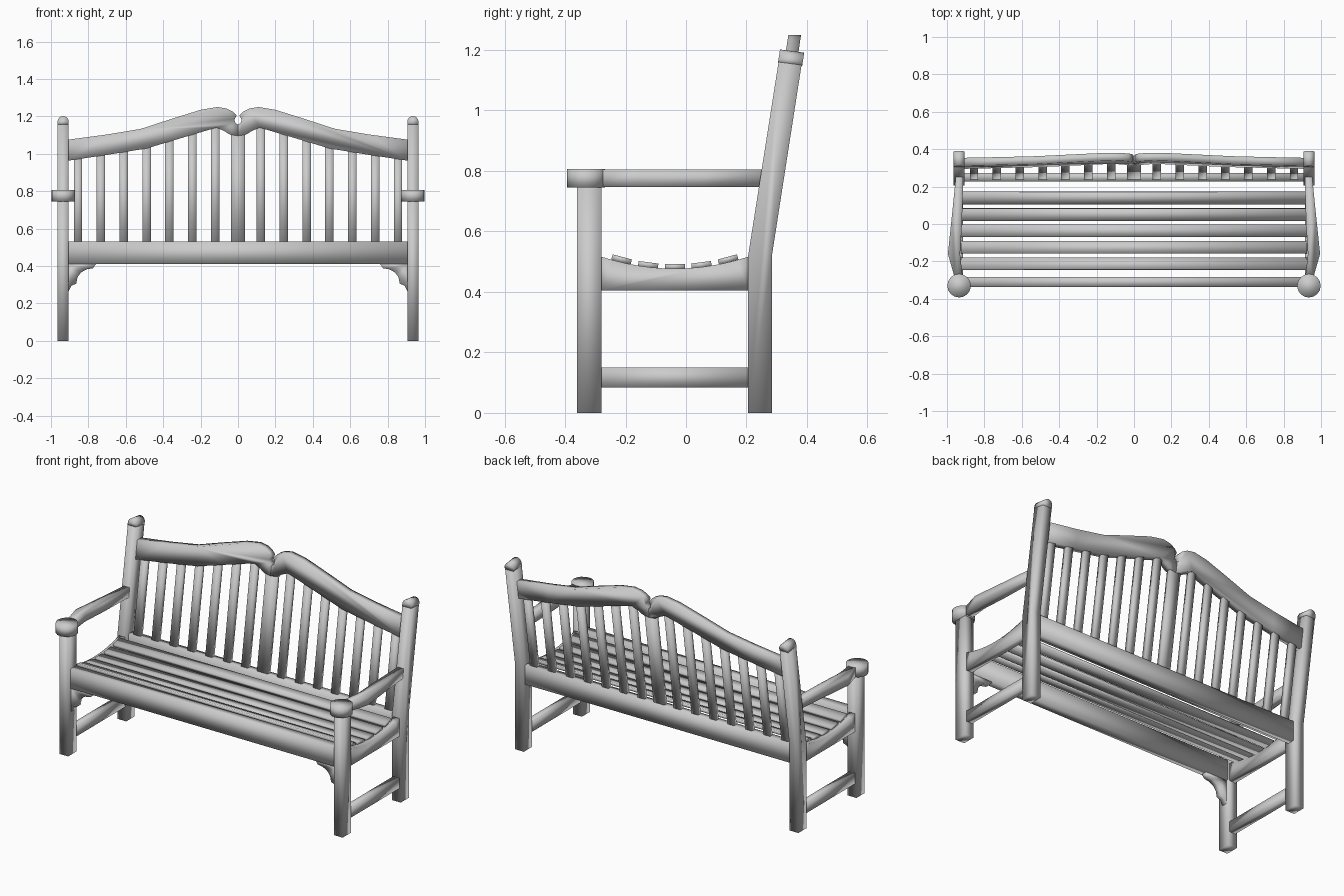
import bpy, bmesh, math
from mathutils import Vector, Matrix

if "Cube" in bpy.data.objects:
    bpy.data.objects.remove(bpy.data.objects["Cube"], do_unlink=True)

wood = bpy.data.materials.new("pale_grey_wood")
wood.use_nodes = True
GREY = (0.6, 0.6, 0.6, 1)
wood.diffuse_color = GREY
wood.node_tree.nodes["Principled BSDF"].inputs["Base Color"].default_value = GREY

LEAN = 0.152      # backward run of the backrest per unit of height
RAIL_TOP = 0.53   # height at which the backrest begins


def finish(name, bm):
    bmesh.ops.recalc_face_normals(bm, faces=bm.faces[:])
    mesh = bpy.data.meshes.new(name)
    bm.to_mesh(mesh)
    bm.free()
    mesh.materials.append(wood)
    mesh.polygons.foreach_set("use_smooth", [True] * len(mesh.polygons))
    obj = bpy.data.objects.new(name, mesh)
    bpy.context.collection.objects.link(obj)
    return obj


def prism(name, outline, axis, lo, hi):
    """Extrude a 2D outline along an axis; the outline uses the other two axes in order."""
    bm = bmesh.new()
    rings = []
    for d in (lo, hi):
        ring = []
        for p in outline:
            co = list(p)
            co.insert("xyz".index(axis), d)
            ring.append(bm.verts.new(co))
        rings.append(ring)
    a, b = rings
    bm.faces.new(a)
    bm.faces.new(b[::-1])
    for i in range(len(a)):
        j = (i + 1) % len(a)
        bm.faces.new((a[i], a[j], b[j], b[i]))
    return finish(name, bm)


def box(name, center, size, tilt=0):
    bm = bmesh.new()
    m = (Matrix.Translation(Vector(center)) @ Matrix.Rotation(tilt, 4, "X")
         @ Matrix.Diagonal((*size, 1)))
    bmesh.ops.create_cube(bm, size=1, matrix=m)
    return finish(name, bm)


def lean_back(obj):
    """Shear a part built around y = 0 onto the plane of the backrest."""
    for v in obj.data.vertices:
        v.co.y += 0.25 + LEAN * (v.co.z - RAIL_TOP)


def mirrored(obj):
    obj.data.transform(Matrix.Identity(4))
    mod = obj.modifiers.new("mirror", "MIRROR")
    mod.use_mirror_merge = False
    return obj


def arc(cx, cy, r, start, end, n):
    return [(cx + r * math.cos(math.radians(start + (end - start) * i / n)),
             cy + r * math.sin(math.radians(start + (end - start) * i / n)))
            for i in range(n + 1)]


# Legs, with rounded caps on the back pair
mirrored(box("front_legs", (0.935, -0.32, 0.375), (0.06, 0.08, 0.75)))
mirrored(prism("back_legs", [(0.205, 0), (0.285, 0), (0.285, 0.526), (0.382, 1.15),
                             (0.306, 1.16), (0.205, 0.517)], "x", 0.905, 0.965))
cap_outline = [(0.905, 1.152), (0.965, 1.152)] + arc(0.935, 1.167, 0.03, 0, 180, 8)
cap = prism("back_leg_caps", cap_outline, "y", 0.304, 0.384)
for v in cap.data.vertices:
    v.co.y += LEAN * (v.co.z - 1.152)
    v.co.z -= 0.13 * (v.co.y - 0.345)
mirrored(cap)

# Armrests: round front pad and a bowed arm
mirrored(prism("armrest_pads", arc(0.935, -0.33, 0.063, 0, 337.5, 15), "z", 0.745, 0.806))
mirrored(prism("armrests", [(0.915, -0.29), (0.958, -0.29), (0.995, -0.16), (0.972, 0.06),
                            (0.95, 0.28), (0.912, 0.28), (0.92, 0.0), (0.93, -0.16)],
               "z", 0.747, 0.804))

# Side rails with a dished top, and lower stretchers
dish = [(-0.282 + 0.49 * i / 12, 0.477 + 0.04 * (i / 6 - 1) ** 2) for i in range(13)]
mirrored(prism("seat_side_rails", [(0.208, 0.405), (-0.282, 0.405)] + dish, "x", 0.915, 0.955))
mirrored(box("side_stretchers", (0.935, -0.037, 0.117), (0.04, 0.49, 0.065)))

# Long seat rails and seat slats
box("front_seat_rail", (0, -0.31, 0.47), (1.83, 0.055, 0.12))
box("back_seat_rail", (0, 0.25, 0.47), (1.83, 0.045, 0.12))
for i in range(-2, 3):
    box("seat_slat", (0, -0.037 + 0.088 * i, 0.483 + 0.006 * i * i),
        (1.85, 0.066, 0.018), math.radians(7.5 * i))

# Scalloped brackets under the front rail
mirrored(prism("corner_brackets", [(0.91, 0.41), (0.76, 0.41), (0.775, 0.388), (0.81, 0.382),
                                   (0.84, 0.365), (0.858, 0.34), (0.865, 0.305),
                                   (0.89, 0.295), (0.905, 0.265), (0.91, 0.265)],
               "y", -0.33, -0.295))

# Top rail: two swept halves meeting under a keyhole notch
upper = [(0.91, 1.075), (0.7, 1.103), (0.52, 1.133), (0.36, 1.185), (0.2, 1.235),
         (0.11, 1.25), (0.06, 1.242), (0.028, 1.225), (0.008, 1.205), (0.018, 1.185),
         (0.017, 1.168), (0, 1.155)]
lower = [(0, 1.096), (0.043, 1.102), (0.075, 1.122), (0.115, 1.14),
         (0.3, 1.085), (0.49, 1.028), (0.7, 0.994), (0.91, 0.963)]
top_rail = prism("top_rail", upper + lower, "y", -0.021, 0.021)
lean_back(top_rail)
mirrored(top_rail)


def lower_edge(x):
    for (x0, z0), (x1, z1) in zip(lower, lower[1:]):
        if x0 <= x <= x1:
            return z0 + (z1 - z0) * (x - x0) / (x1 - x0)
    return lower[-1][1]


# Upright back slats, the middle one wider
for i in range(-7, 8):
    x = 0.1222 * i
    top = lower_edge(abs(x)) + 0.03
    width = 0.075 if i == 0 else 0.045
    slat = box("back_slat", (x, 0, (top + 0.5) / 2), (width, 0.026, top - 0.5))
    lean_back(slat)
